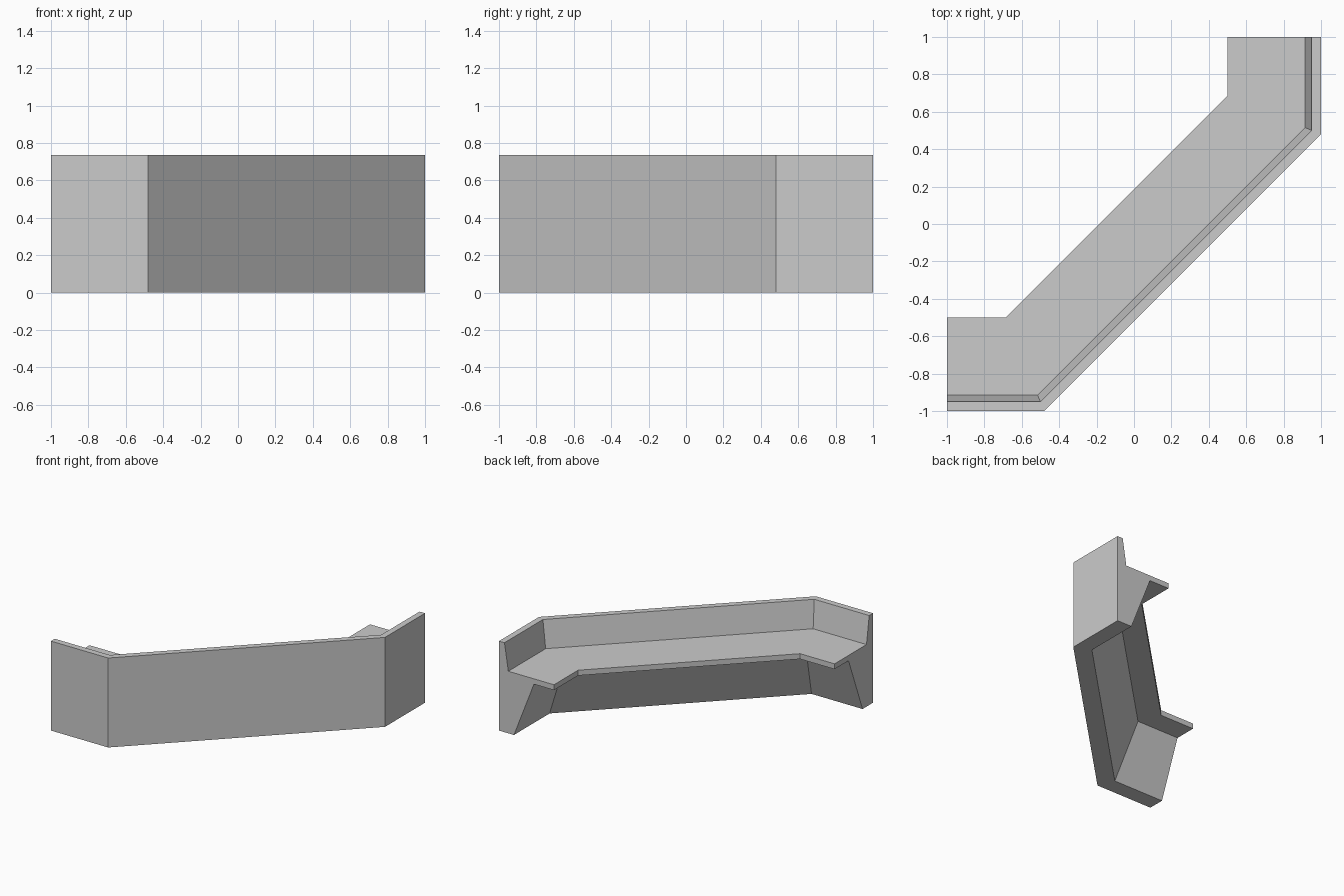
import bpy, bmesh, math

if "Cube" in bpy.data.objects:
    bpy.data.objects.remove(bpy.data.objects["Cube"])

# Plan of the outer wall: two short legs joined by a diagonal
PATH = [(-1, -1), (-0.48, -1), (1, 0.48), (1, 1)]
# Inward direction at each path point, mitred at the corners
T = math.tan(math.radians(22.5))
INWARD = [(0, 1), (-T, 1), (-1, T), (-1, 0)]
# Cross-section: (distance in from the outer wall, height)
PROFILE = [(0, 0), (0.136, 0), (0.318, 0.466), (0.5, 0.466),
           (0.5, 0.51), (0.085, 0.51), (0.05, 0.735), (0, 0.735)]

grey = bpy.data.materials.new("plain grey")
grey.diffuse_color = (0.6, 0.6, 0.6, 1)
grey.use_nodes = True
grey.node_tree.nodes["Principled BSDF"].inputs["Base Color"].default_value = grey.diffuse_color

# Corner bench: the cross-section swept along the plan
bm = bmesh.new()
rings = [[bm.verts.new((x + d * ix, y + d * iy, z)) for d, z in PROFILE]
         for (x, y), (ix, iy) in zip(PATH, INWARD)]
n = len(PROFILE)
for a, b in zip(rings, rings[1:]):
    for i in range(n):
        j = (i + 1) % n
        bm.faces.new((a[i], a[j], b[j], b[i]))
# End caps
bm.faces.new(rings[0])
bm.faces.new(rings[-1])
bmesh.ops.recalc_face_normals(bm, faces=bm.faces)

mesh = bpy.data.meshes.new("corner_bench")
bm.to_mesh(mesh)
bm.free()
mesh.materials.append(grey)
bench = bpy.data.objects.new("corner_bench", mesh)
bpy.context.collection.objects.link(bench)
